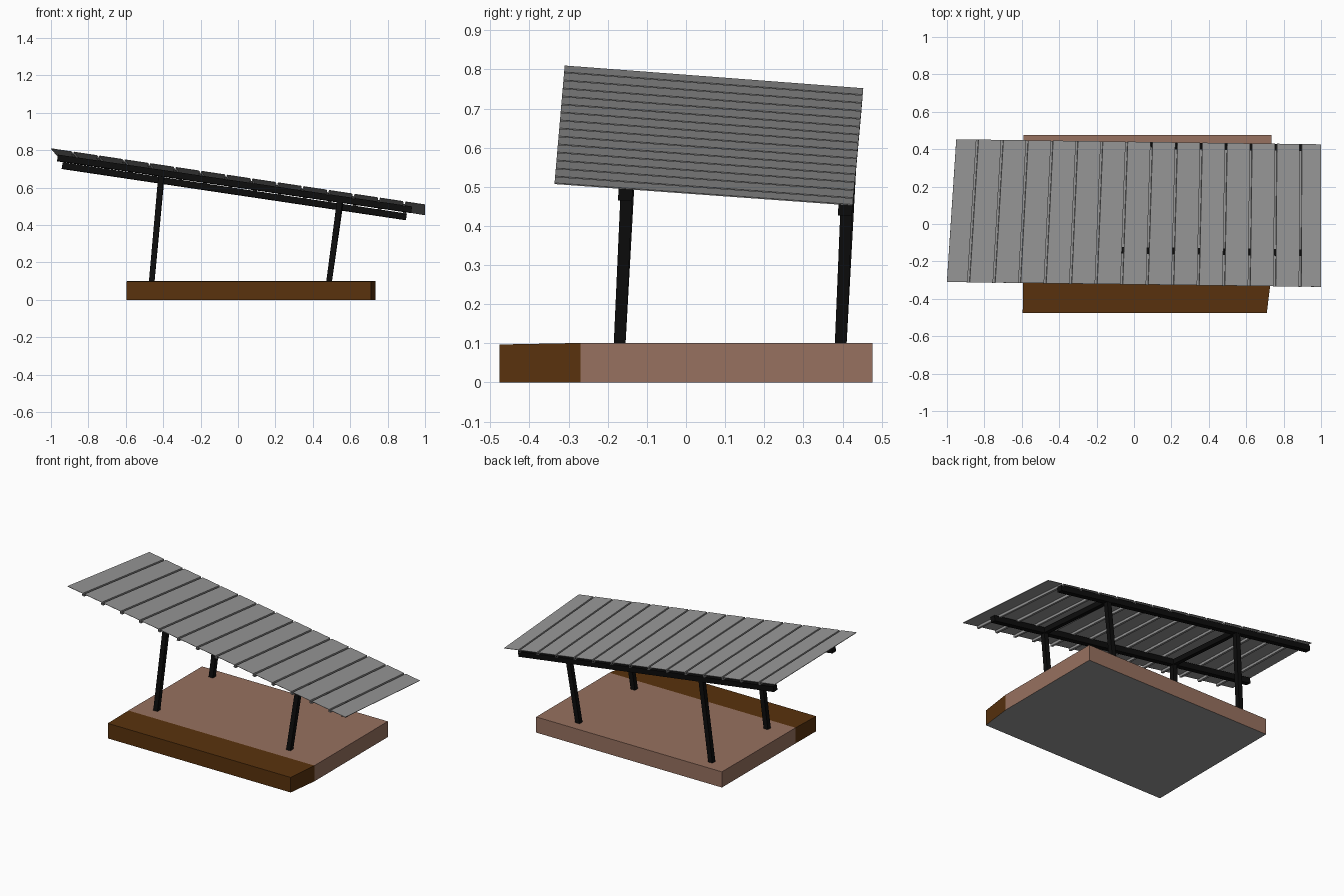
import bpy, bmesh
from mathutils import Vector, Matrix

if "Cube" in bpy.data.objects:
    bpy.data.objects.remove(bpy.data.objects["Cube"])


def material(name, rgb):
    m = bpy.data.materials.new(name)
    m.diffuse_color = (*rgb, 1)
    m.use_nodes = True
    m.node_tree.nodes["Principled BSDF"].inputs["Base Color"].default_value = m.diffuse_color
    return m


CLAY = material("clay", (0.31, 0.165, 0.115))
SOIL = material("dark_soil", (0.10, 0.032, 0.004))
BLACK = material("black_metal", (0.004, 0.004, 0.004))
GREY = material("roof_grey", (0.31, 0.31, 0.31))


def finish(name, bm, *mats):
    bmesh.ops.recalc_face_normals(bm, faces=bm.faces)
    me = bpy.data.meshes.new(name)
    bm.to_mesh(me)
    bm.free()
    for m in mats:
        me.materials.append(m)
    ob = bpy.data.objects.new(name, me)
    bpy.context.collection.objects.link(ob)
    return ob


def bar(name, a, b, width, height, up):
    """Box running from a to b."""
    a, b = Vector(a), Vector(b)
    x = (b - a).normalized()
    y = Vector(up).cross(x).normalized()
    z = x.cross(y)
    rot = Matrix((x, y, z)).transposed().to_4x4()
    bm = bmesh.new()
    bmesh.ops.create_cube(bm, size=1)
    bmesh.ops.transform(bm, verts=bm.verts, matrix=Matrix.Translation((a + b) / 2)
                        @ rot @ Matrix.Diagonal(((b - a).length, width, height, 1)))
    return finish(name, bm, BLACK)


# Base slab: clay ground with a dark front strip and a grey underside
bm = bmesh.new()
rows = []
for x0, x1, y, top in ((-0.595, 0.71, -0.477, 0.097), (-0.593, 0.735, -0.27, 0.101),
                       (-0.59, 0.735, 0.477, 0.101)):
    rows.append([bm.verts.new(p) for p in
                 ((x0, y, 0), (x1, y, 0), (x1, y, top), (x0, y, top))])
for i in range(2):
    for j in range(4):
        k = (j + 1) % 4
        f = bm.faces.new((rows[i][j], rows[i][k], rows[i + 1][k], rows[i + 1][j]))
        f.material_index = 2 if j == 0 else 1 - i
bm.faces.new(rows[0]).material_index = 1
bm.faces.new(rows[2]).material_index = 0
finish("base_slab", bm, CLAY, SOIL, GREY)

# Roof sheet: tilted panel with narrow square channels running front to back
FL, FR = Vector((-1, -0.31, 0.81)), Vector((1, -0.336, 0.51))
BL, BR = Vector((-0.95, 0.453, 0.752)), Vector((1, 0.426, 0.455))
N = (FR - FL).cross(BL - FL).normalized()
profile = [(0, 0)]
for k in range(14):
    t = 0.058 + 0.0682 * k
    w = 0.003
    profile += [(t - w, 0), (t - w, -0.014), (t + w, -0.014), (t + w, 0)]
profile.append((1, 0))
bm = bmesh.new()
pairs = [(bm.verts.new(FL.lerp(FR, t) + N * h), bm.verts.new(BL.lerp(BR, t) + N * h))
         for t, h in profile]
for (a, b), (c, d) in zip(pairs, pairs[1:]):
    bm.faces.new((a, c, d, b))
roof = finish("roof_sheet", bm, GREY)
thick = roof.modifiers.new("thickness", "SOLIDIFY")
thick.thickness = 0.003

# Long beams under the roof
front = Vector((-0.965, -0.13, 0.758)), Vector((0.928, -0.155, 0.481))
back = Vector((-0.94, 0.432, 0.717)), Vector((0.90, 0.407, 0.443))
bar("front_beam", *front, 0.036, 0.034, N)
bar("back_beam", *back, 0.036, 0.034, N)


def on_beam(beam, x):
    a, b = beam
    return a.lerp(b, (x - a.x) / (b.x - a.x))


# Leaning posts and the cross beams that join each pair
for side, foot_x, top_x in (("left", -0.462, -0.41), ("right", 0.486, 0.545)):
    tops = []
    for row, beam, foot_y in (("front", front, -0.17), ("back", back, 0.395)):
        top = on_beam(beam, top_x)
        tops.append(top)
        bar(f"{row}_{side}_post", (foot_x, foot_y, 0.09), top, 0.03, 0.03, (1, 0, 0))
    bar(f"{side}_cross_beam", *tops, 0.03, 0.03, N)
